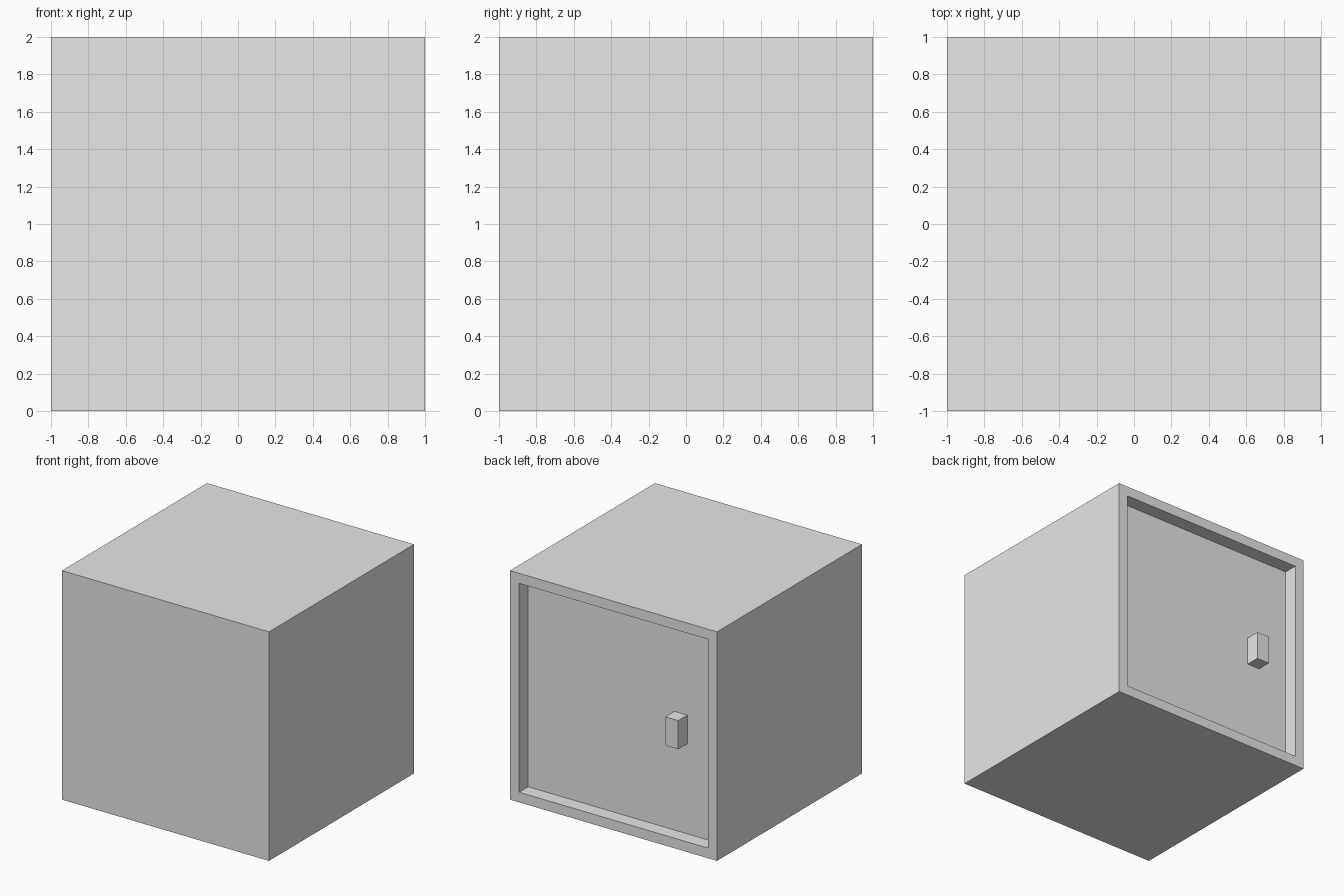
import bpy
import bmesh
from mathutils import Matrix, Vector

if "Cube" in bpy.data.objects:
    bpy.data.objects.remove(bpy.data.objects["Cube"], do_unlink=True)

STEP = 0.125  # frame width, recess depth and handle thickness

grey = bpy.data.materials.new("light_grey")
grey.use_nodes = True
colour = (0.8, 0.8, 0.8, 1.0)
grey.diffuse_color = colour
grey.node_tree.nodes["Principled BSDF"].inputs["Base Color"].default_value = colour


def box(name, centre, size, recess=0.0):
    """Flat-shaded box; a recess cuts a framed panel into its back side."""
    bm = bmesh.new()
    matrix = Matrix.Translation(centre) @ Matrix.Diagonal((*size, 1))
    bmesh.ops.create_cube(bm, size=1, matrix=matrix)
    if recess:
        bm.normal_update()
        back = max(bm.faces, key=lambda f: f.normal.y)
        bmesh.ops.inset_region(bm, faces=[back], thickness=recess)
        # A second, zero-width inset gives the walls of the recess
        bmesh.ops.inset_region(bm, faces=[back], thickness=0)
        bmesh.ops.translate(bm, verts=back.verts, vec=Vector((0, -recess, 0)))
    mesh = bpy.data.meshes.new(name)
    bm.to_mesh(mesh)
    bm.free()
    mesh.materials.append(grey)
    obj = bpy.data.objects.new(name, mesh)
    bpy.context.collection.objects.link(obj)
    return obj


# Cabinet body with the door panel set into the back
box("cabinet", (0, 0, 1), (2, 2, 2), recess=STEP)

# Handle standing on the door panel, level with the frame
box("door_handle", (-0.5 - STEP / 2, 1 - STEP / 2, 1), (STEP, STEP, 2 * STEP))
